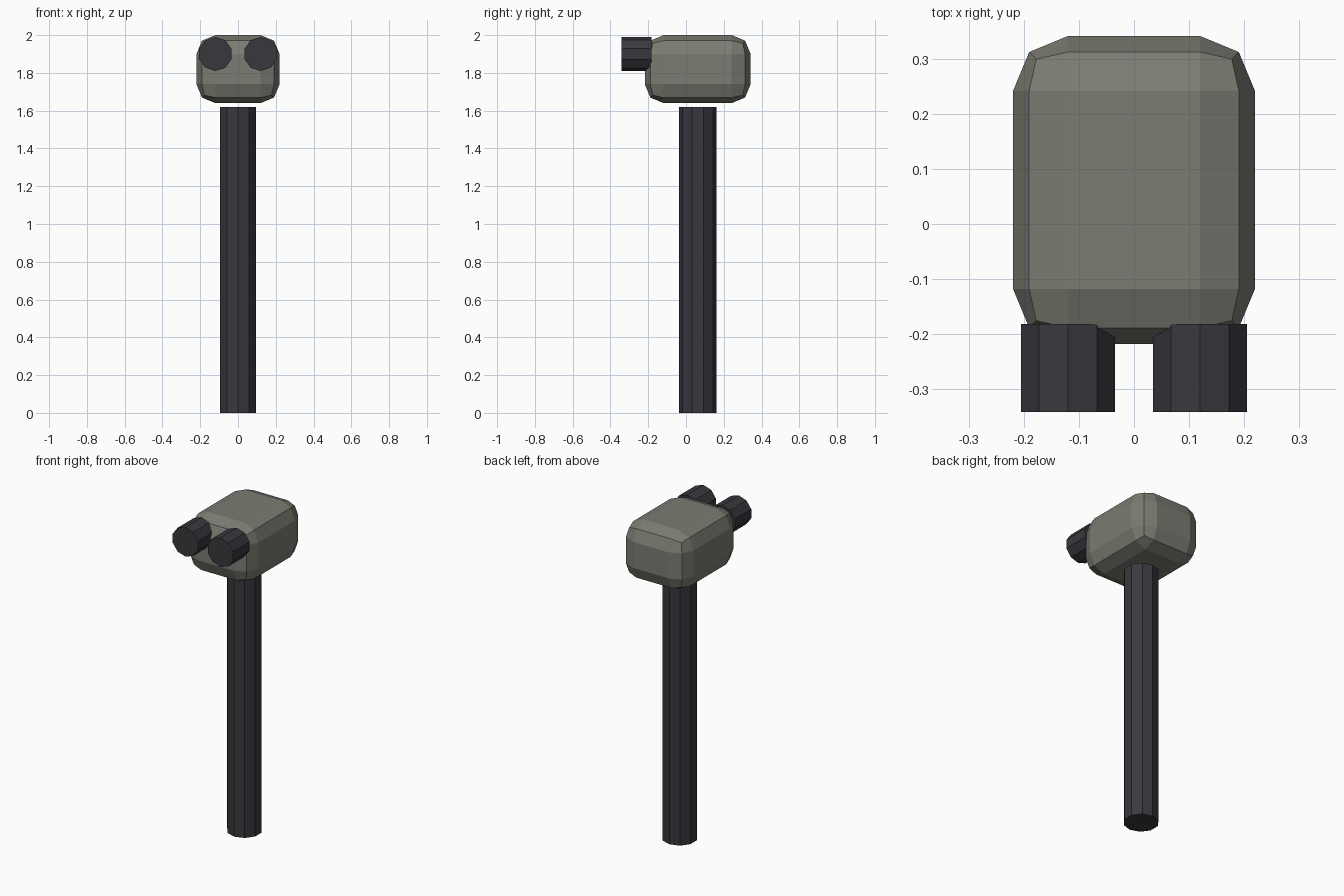
import bpy
import math

if "Cube" in bpy.data.objects:
    bpy.data.objects.remove(bpy.data.objects["Cube"], do_unlink=True)


def make_material(name, colour):
    mat = bpy.data.materials.new(name)
    mat.use_nodes = True
    mat.diffuse_color = colour
    mat.node_tree.nodes["Principled BSDF"].inputs["Base Color"].default_value = colour
    return mat


stone = make_material("warm grey", (0.2, 0.2, 0.17, 1))
dark = make_material("dark charcoal", (0.04, 0.04, 0.048, 1))


def make_cylinder(name, radius, depth, location, tilt=0):
    bpy.ops.mesh.primitive_cylinder_add(
        vertices=10, radius=radius, depth=depth,
        location=location, rotation=(tilt, 0, 0))
    obj = bpy.context.object
    obj.name = name
    obj.data.materials.append(dark)
    return obj


# Head: a box with two-step rounded edges
bpy.ops.mesh.primitive_cube_add(size=1, location=(0, 0.062, 1.82))
head = bpy.context.object
head.name = "head"
head.scale = (0.44, 0.56, 0.36)
bpy.ops.object.transform_apply(location=False, rotation=False, scale=True)
head.data.materials.append(stone)
bevel = head.modifiers.new("rounded_edges", "BEVEL")
bevel.width = 0.1
bevel.segments = 2

# Post, just short of the head
make_cylinder("post", 0.1, 1.62, (0, 0.062, 0.81))

# Pair of lens barrels facing forward
for side, x in (("left", 0.12), ("right", -0.12)):
    make_cylinder(side + "_lens", 0.09, 0.16, (x, -0.262, 1.9), math.pi / 2)
